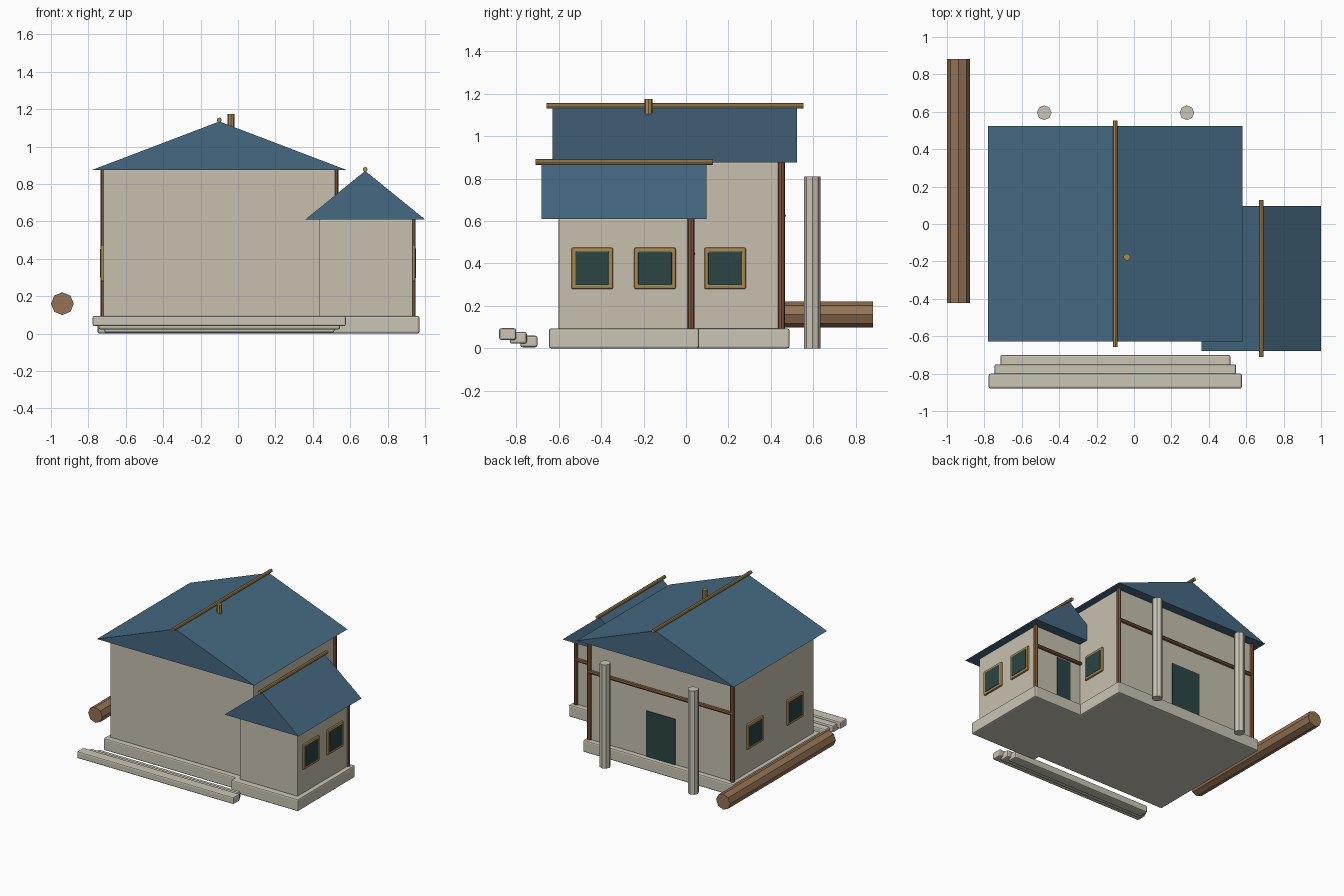
import bpy
import math

if "Cube" in bpy.data.objects:
    bpy.data.objects.remove(bpy.data.objects["Cube"])


def material(name, r, g, b):
    m = bpy.data.materials.new(name)
    m.use_nodes = True
    m.diffuse_color = (r, g, b, 1)
    bsdf = next(n for n in m.node_tree.nodes if n.type == 'BSDF_PRINCIPLED')
    bsdf.inputs["Base Color"].default_value = (r, g, b, 1)
    return m


plaster = material("cream plaster", .57, .53, .43)
stone = material("pale stone", .59, .56, .46)
slate = material("blue roof", .06, .14, .22)
timber = material("brown timber", .22, .10, .045)
bark = material("log wood", .30, .17, .09)
gold = material("golden wood", .41, .25, .08)
glass = material("dark teal", .024, .06, .057)


def box(name, mat, x, y, z, bevel=0.0):
    """Box from (min, max) ranges along each axis."""
    bpy.ops.mesh.primitive_cube_add(size=1)
    o = bpy.context.object
    o.name = name
    for v in o.data.vertices:
        v.co = [(a + b) / 2 + c * (b - a) for (a, b), c in zip((x, y, z), v.co)]
    o.data.materials.append(mat)
    if bevel:
        m = o.modifiers.new("bevel", 'BEVEL')
        m.width = bevel
        m.segments = 2
    return o


def rod(name, mat, center, radius, length, axis='Z'):
    """Eight-sided rod along an axis."""
    turn = {'X': (0, math.pi / 2, 0), 'Y': (math.pi / 2, 0, 0), 'Z': (0, 0, 0)}[axis]
    bpy.ops.mesh.primitive_cylinder_add(vertices=8, radius=radius, depth=length,
                                        location=center, rotation=turn)
    o = bpy.context.object
    o.name = name
    o.data.materials.append(mat)
    return o


def gable_roof(name, cx, half, y0, y1, eave, ridge):
    """Closed triangular prism with its ridge pole."""
    profile = [(cx - half, eave), (cx + half, eave), (cx, ridge)]
    verts = [(x, y, z) for y in (y0, y1) for x, z in profile]
    faces = [(0, 1, 2), (5, 4, 3), (0, 3, 4, 1), (1, 4, 5, 2), (2, 5, 3, 0)]
    mesh = bpy.data.meshes.new(name)
    mesh.from_pydata(verts, [], faces)
    mesh.materials.append(slate)
    bpy.context.collection.objects.link(bpy.data.objects.new(name, mesh))
    rod(name + "_ridge_pole", gold, (cx, (y0 + y1) / 2, ridge + .008), .013,
        y1 - y0 + .06, 'Y')


def window(name, wall_x, side, y, z=.377):
    """Framed pane on a side wall; side is +1 or -1."""
    for part, mat, half, out in (("frame", gold, .098, .014), ("pane", glass, .081, .018)):
        xs = sorted((wall_x - side * .02, wall_x + side * out))
        box(name + "_" + part, mat, xs, (y - half, y + half), (z - half, z + half), .008)


# Main hall
box("main_plinth", stone, (-.75, .55), (-.59, .487), (0, .094), .01)
box("main_walls", plaster, (-.72, .52), (-.55, .45), (.09, .878), .006)
gable_roof("main_roof", -.1, .68, -.628, .523, .875, 1.134)
rod("roof_finial", gold, (-.038, -.177, 1.135), .019, .08)

# Side wing
box("wing_plinth", stone, (.39, .97), (-.645, .061), (0, .094), .01)
box("wing_walls", plaster, (.435, .935), (-.6, .022), (.09, .612), .006)
gable_roof("wing_roof", .68, .32, -.68, .097, .61, .87)

# Rear corner posts and cross beams
for name, x, y, top in (("main_post_right", -.717, .45, .875),
                        ("main_post_left", .519, .45, .875),
                        ("wing_post", .933, .024, .61)):
    rod(name, timber, (x, y, (top + .09) / 2), .017, top - .09)
rod("main_beam", timber, (-.1, .455, .625), .015, 1.24, 'X')
rod("wing_beam", timber, (.72, .03, .446), .014, .43, 'X')

# Doors
box("main_door", glass, (-.225, .025), (.44, .456), (.09, .45))
box("wing_door", glass, (.615, .735), (.01, .028), (.09, .425))

# Windows
window("wing_window_front", .935, 1, -.442)
window("wing_window_back", .935, 1, -.146)
window("main_window_left", .52, 1, .184)
window("main_window_right_back", -.72, -1, .184)
window("main_window_right_front", -.72, -1, -.31)

# Front steps
for i in range(3):
    half = .677 - .031 * i
    y = -.88 + .05 * i
    z = .04 - .0175 * i
    box("step_%d" % (i + 1), stone, (-.1 - half, -.1 + half), (y, y + .08),
        (z, z + .055), .01)

# Free-standing columns and fallen log
for name, x in (("column_right", -.48), ("column_left", .283)):
    rod(name, stone, (x, .595, .405), .039, .81)
rod("log", bark, (-.939, .23, .16), .061, 1.304, 'Y')
